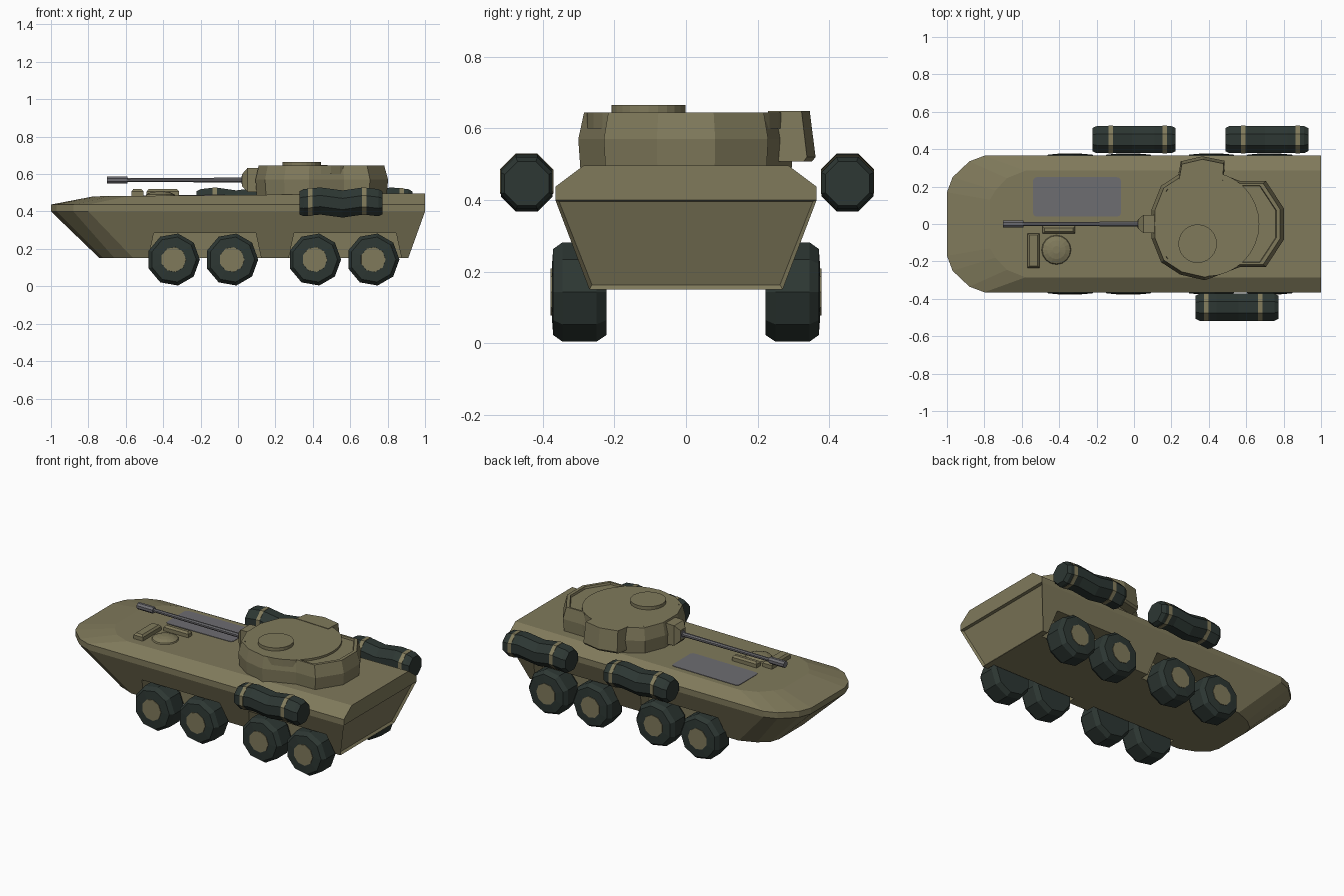
import bpy, bmesh, math

if "Cube" in bpy.data.objects:
    bpy.data.objects.remove(bpy.data.objects["Cube"])

def mat(name, rgb):
    m = bpy.data.materials.new(name)
    m.diffuse_color = (*rgb, 1)
    m.use_nodes = True
    m.node_tree.nodes["Principled BSDF"].inputs["Base Color"].default_value = m.diffuse_color
    return m

KHAKI = mat("khaki_paint", (0.215, 0.193, 0.105))
RUBBER = mat("dark_green_rubber", (0.026, 0.038, 0.033))
GREY = mat("gun_grey", (0.155, 0.152, 0.165))
STRAP = mat("strap_tan", (0.23, 0.205, 0.11))

def make(name, bm, m):
    bmesh.ops.recalc_face_normals(bm, faces=bm.faces[:])
    me = bpy.data.meshes.new(name)
    bm.to_mesh(me)
    bm.free()
    me.materials.append(m)
    ob = bpy.data.objects.new(name, me)
    bpy.context.collection.objects.link(ob)
    return ob

def loft_bm(rings):
    """Skin a list of equal-length closed rings and cap both ends."""
    bm = bmesh.new()
    vs = [[bm.verts.new(p) for p in r] for r in rings]
    n = len(vs[0])
    for a, b in zip(vs, vs[1:]):
        for i in range(n):
            j = (i + 1) % n
            bm.faces.new((a[i], a[j], b[j], b[i]))
    bm.faces.new(vs[0])
    bm.faces.new(vs[-1])
    bmesh.ops.recalc_face_normals(bm, faces=bm.faces[:])
    return bm

def loft(name, rings, m):
    return make(name, loft_bm(rings), m)

def circle(n, r, phase=0.0):
    return [(r * math.cos(phase + 2 * math.pi * i / n),
             r * math.sin(phase + 2 * math.pi * i / n)) for i in range(n)]

def rect(x0, x1, y0, y1, z, inset=0.0):
    return [(x0 + inset, y0 + inset, z), (x1 - inset, y0 + inset, z),
            (x1 - inset, y1 - inset, z), (x0 + inset, y1 - inset, z)]

def mirrored(half):
    return half + [(x, -y) for x, y in reversed(half)]

# Hull: bottom, two belt outlines and the sloping deck
bottom = mirrored([(-.74, .12), (-.72, .18), (-.66, .23), (-.56, .27), (.91, .27)])
belt = mirrored([(-1, .17), (-.97, .25), (-.88, .335), (-.8, .365), (1, .365)])
deck = mirrored([(-.77, .13), (-.74, .18), (-.68, .245), (-.58, .285), (1, .285)])
deck_z = lambda x: .488 + .009 * x
bm = loft_bm([[(x, y, .15) for x, y in bottom], [(x, y, .40) for x, y in belt],
              [(x, y, .437) for x, y in belt], [(x, y, deck_z(x)) for x, y in deck]])
# Recessed rear plate
rear = [f for f in bm.faces if f.normal.x > .8 and f.calc_center_median().z < .39]
bmesh.ops.inset_region(bm, faces=rear, thickness=.013, depth=0)
bmesh.ops.translate(bm, verts=list({v for f in rear for v in f.verts}), vec=(-.015, 0, .003))
hull = make("hull", bm, KHAKI)

# Wheel wells cut into the sides
for s in (1, -1):
    for x0 in (-.465, .285):
        prof = [(x0 - .025, .10), (x0 + .015, .285), (x0 + .56, .285), (x0 + .60, .10)]
        cut = loft("well_cutter", [[(x, s * y, z) for x, z in prof] for y in (.215, .5)], KHAKI)
        cut.hide_render = True
        mod = hull.modifiers.new("well", 'BOOLEAN')
        mod.operation = 'DIFFERENCE'
        mod.solver = 'EXACT'
        mod.object = cut
        bpy.context.view_layer.objects.active = hull
        bpy.ops.object.modifier_apply(modifier=mod.name)
        bpy.data.objects.remove(cut)

# Wheels: nine-sided tyres with painted hubs
tyre = [(.222, .08), (.222, .122), (.25, .141), (.345, .141), (.371, .122), (.375, .07)]
for s, side in ((-1, "right"), (1, "left")):
    for i, cx in enumerate((-.345, -.033, .41, .722)):
        def wring(y, r):
            return [(cx + a, s * y, .143 + b) for a, b in circle(9, r)]
        loft(f"tyre_{side}_{i}", [wring(y, r) for y, r in tyre], RUBBER)
        loft(f"hub_{side}_{i}", [wring(.36, .069), wring(.378, .067)], KHAKI)

# Turret body with rear bustle and a raised rim
tur = [(.10, .075), (.15, .20), (.25, .265), (.38, .295), (.565, .225), (.70, .225), (.795, .08),
       (.795, -.08), (.70, -.225), (.565, -.225), (.38, -.295), (.25, -.265), (.15, -.20), (.10, -.075)]
def tring(z, k):
    return [(.42 + (x - .42) * k, y * k, z) for x, y in tur]
loft("turret_body", [tring(.485, 1.0), tring(.57, 1.02), tring(.645, .965),
                     tring(.645, .91), tring(.632, .90)], KHAKI)

def disc(name, cx, cy, r, z0, z1, n=32, m=KHAKI):
    return loft(name, [[(cx + a, cy + b, z) for a, b in circle(n, r)] for z in (z0, z1)], m)
disc("turret_roof", .39, 0, .28, .60, .645)
disc("commander_hatch", .34, -.105, .103, .63, .665, 24)

# Stowage box on the turret side
box = [(.235, .25), (.25, .335), (.365, .362), (.485, .338), (.48, .24)]
loft("turret_side_box", [[(.365 + (x - .365) * k, y * q, z) for x, y in box]
                         for z, k, q in ((.507, 1, .97), (.52, 1, 1), (.648, .95, .955))], KHAKI)

# Mantlet and gun
loft("gun_mantlet", [[(x, -w, z0), (x, w, z0), (x, w, z1), (x, -w, z1)]
                     for x, w, z0, z1 in ((.022, .025, .535, .60), (.05, .048, .505, .632),
                                          (.15, .048, .50, .635))], KHAKI)
def tube(name, parts, n=8):
    loft(name, [[(x, a, .568 + b) for a, b in circle(n, r, math.pi / n)] for x, r in parts], GREY)
tube("gun_barrel", [(.05, .024), (.02, .024), (.018, .014), (-.60, .011)])
tube("gun_muzzle", [(-.59, .019), (-.60, .021), (-.70, .021)])

# Grey plate on the deck, with rounded corners
pts = []
for cx, cy, a0 in ((-.09, .23, 0), (-.52, .23, 90), (-.52, .06, 180), (-.09, .06, 270)):
    for k in range(4):
        a = math.radians(a0 + 30 * k)
        pts.append((cx + .02 * math.cos(a), cy + .02 * math.sin(a)))
loft("deck_plate", [[(x, y, deck_z(x) + d) for x, y in pts] for d in (-.003, .003)], GREY)

# Driver's station: dome, vision block and open flap
dome = [(.082, .478), (.075, .492), (.05, .503), (.02, .509)]
loft("driver_dome", [[(-.415 + a, -.138 + b, z) for a, b in circle(16, r)] for r, z in dome], KHAKI)
for name, r in (("vision_block", (-.57, -.505, -.235, -.05)), ("driver_flap", (-.488, -.315, -.05, -.012))):
    loft(name, [rect(*r, .475), rect(*r, .507), rect(*r, .519, .01)], KHAKI)

# Sagging rolled bags with straps
prof = [(-.222, -.004, .85), (-.20, -.003, 1), (-.11, .006, 1), (.01, -.010, 1),
        (.12, .006, 1), (.20, -.003, 1), (.222, -.004, .85)]
def sag(t):
    for (a, za, _), (b, zb, _) in zip(prof, prof[1:]):
        if a <= t <= b:
            return za + (zb - za) * (t - a) / (b - a)
def bag(name, cx, cy, d):
    def ring(t, dz, k):
        return [(cx + d * t, cy + k * a, .450 + dz + k * b)
                for a, b in circle(8, .0725 / math.cos(math.pi / 8), math.pi / 8)]
    loft(name, [ring(*p) for p in prof], RUBBER)
    for i, t in enumerate((-.165, .125)):
        loft(f"{name}_strap_{i}", [ring(t + e, sag(t + e), 1.025) for e in (-.012, .012)], STRAP)
bag("bag_right", .55, -.445, 1)
bag("bag_left_front", 0, .451, -1)
bag("bag_left_rear", .71, .451, -1)
